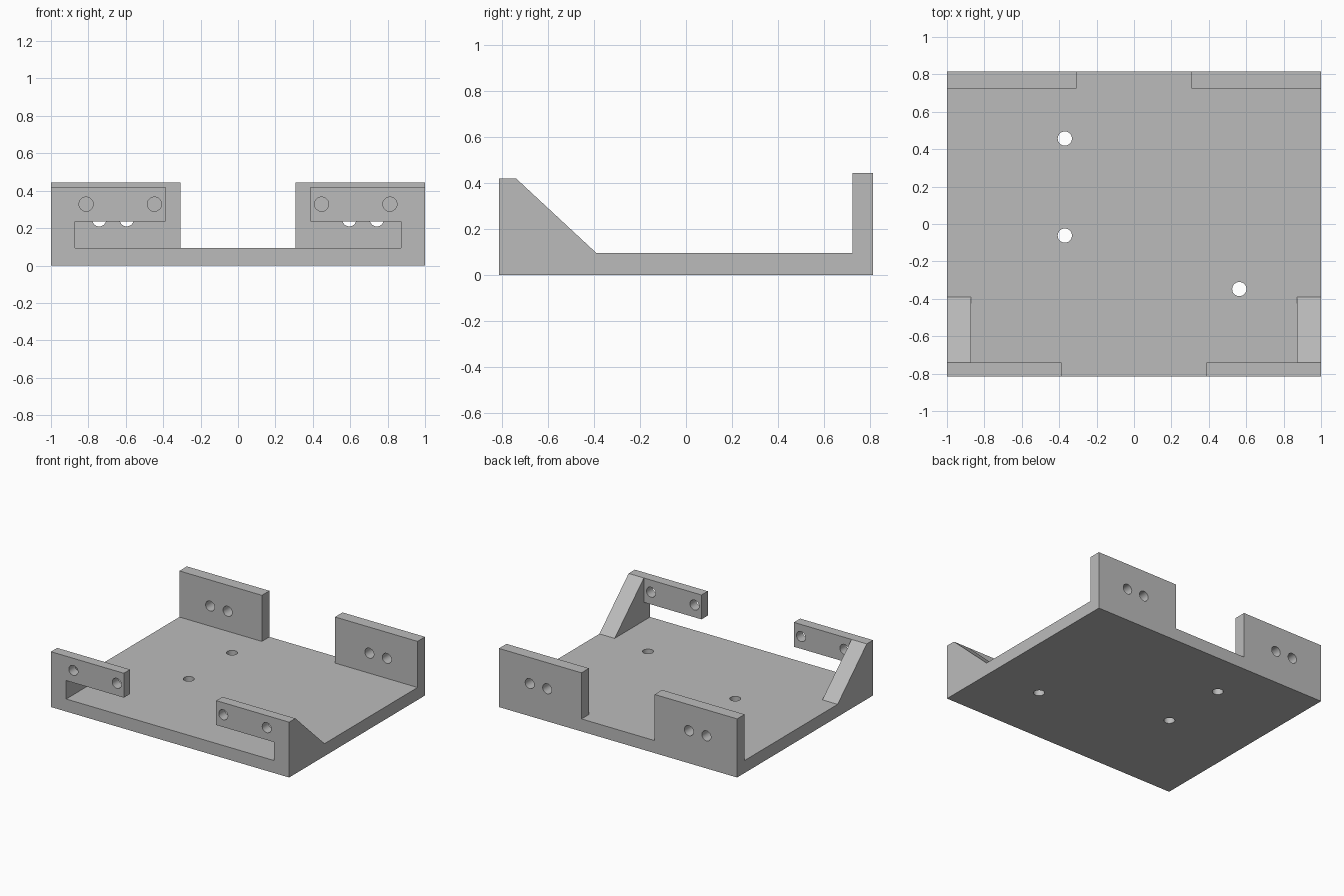
import bpy, bmesh
from math import radians
from mathutils import Matrix, Vector

cube = bpy.data.objects.get("Cube")
if cube:
    bpy.data.objects.remove(cube, do_unlink=True)

grey = bpy.data.materials.new("plain grey")
grey.use_nodes = True
colour = (0.5, 0.5, 0.5, 1)
grey.diffuse_color = colour
grey.node_tree.nodes["Principled BSDF"].inputs["Base Color"].default_value = colour

HALF_DEPTH = 0.815
PLATE_TOP = 0.095
HOLE_RADIUS = 0.038


def add_object(name, bm):
    bmesh.ops.recalc_face_normals(bm, faces=bm.faces)
    mesh = bpy.data.meshes.new(name)
    bm.to_mesh(mesh)
    bm.free()
    mesh.materials.append(grey)
    obj = bpy.data.objects.new(name, mesh)
    bpy.context.collection.objects.link(obj)
    return obj


def side_profile(name, points, x0, x1):
    """Extrude a (y, z) outline from x0 to x1."""
    bm = bmesh.new()
    face = bm.faces.new([bm.verts.new((x0, y, z)) for y, z in points])
    grown = bmesh.ops.extrude_face_region(bm, geom=[face])["geom"]
    verts = [g for g in grown if isinstance(g, bmesh.types.BMVert)]
    bmesh.ops.translate(bm, verts=verts, vec=Vector((x1 - x0, 0, 0)))
    return add_object(name, bm)


def block(name, x0, x1, y0, y1, z0, z1):
    return side_profile(name, [(y0, z0), (y1, z0), (y1, z1), (y0, z1)], x0, x1)


def drill(name, centre, axis):
    """Cylinder cutter along the y or z axis."""
    bm = bmesh.new()
    turn = Matrix.Rotation(radians(90), 4, "X") if axis == "y" else Matrix()
    bmesh.ops.create_cone(bm, cap_ends=True, segments=32, radius1=HOLE_RADIUS,
                          radius2=HOLE_RADIUS, depth=0.3,
                          matrix=Matrix.Translation(centre) @ turn)
    obj = add_object(name, bm)
    obj.hide_render = True
    return obj


def combine(target, tool, operation):
    mod = target.modifiers.new("combine", "BOOLEAN")
    mod.operation = operation
    mod.solver = "EXACT"
    mod.object = tool
    bpy.context.view_layer.objects.active = target
    bpy.ops.object.modifier_apply(modifier=mod.name)
    bpy.data.objects.remove(tool, do_unlink=True)


# Base plate
tray = block("mounting_tray", -1, 1, -HALF_DEPTH, HALF_DEPTH, 0, PLATE_TOP)

# Matching supports on both sides
gusset = [(-HALF_DEPTH, 0), (-0.39, 0), (-0.39, PLATE_TOP),
          (-0.74, 0.42), (-HALF_DEPTH, 0.42)]
for side in (-1, 1):
    parts = [
        block("back_tab", side * 0.307, side, 0.725, HALF_DEPTH, 0, 0.445),
        side_profile("front_gusset", gusset, side * 0.872, side),
        block("front_bar", side * 0.388, side, -HALF_DEPTH, -0.74, 0.235, 0.42),
    ]
    for part in parts:
        combine(tray, part, "UNION")

# Merge flush faces before drilling
bm = bmesh.new()
bm.from_mesh(tray.data)
bmesh.ops.remove_doubles(bm, verts=bm.verts, dist=0.0001)
bmesh.ops.dissolve_limit(bm, angle_limit=radians(1), verts=bm.verts, edges=bm.edges)
bm.to_mesh(tray.data)
bm.free()

# Screw holes in the tabs and bars
for side in (-1, 1):
    for x in (0.595, 0.742):
        combine(tray, drill("tab_drill", (side * x, 0.77, 0.247), "y"), "DIFFERENCE")
    for x in (0.447, 0.812):
        combine(tray, drill("bar_drill", (side * x, -0.78, 0.328), "y"), "DIFFERENCE")

# Screw holes in the plate
for x, y in ((-0.37, 0.457), (-0.37, -0.062), (0.563, -0.348)):
    combine(tray, drill("plate_drill", (x, y, 0.05), "z"), "DIFFERENCE")

# Round hole walls, sharp edges elsewhere
bpy.ops.object.select_all(action="DESELECT")
tray.select_set(True)
bpy.context.view_layer.objects.active = tray
bpy.ops.object.shade_smooth_by_angle(angle=radians(30))
